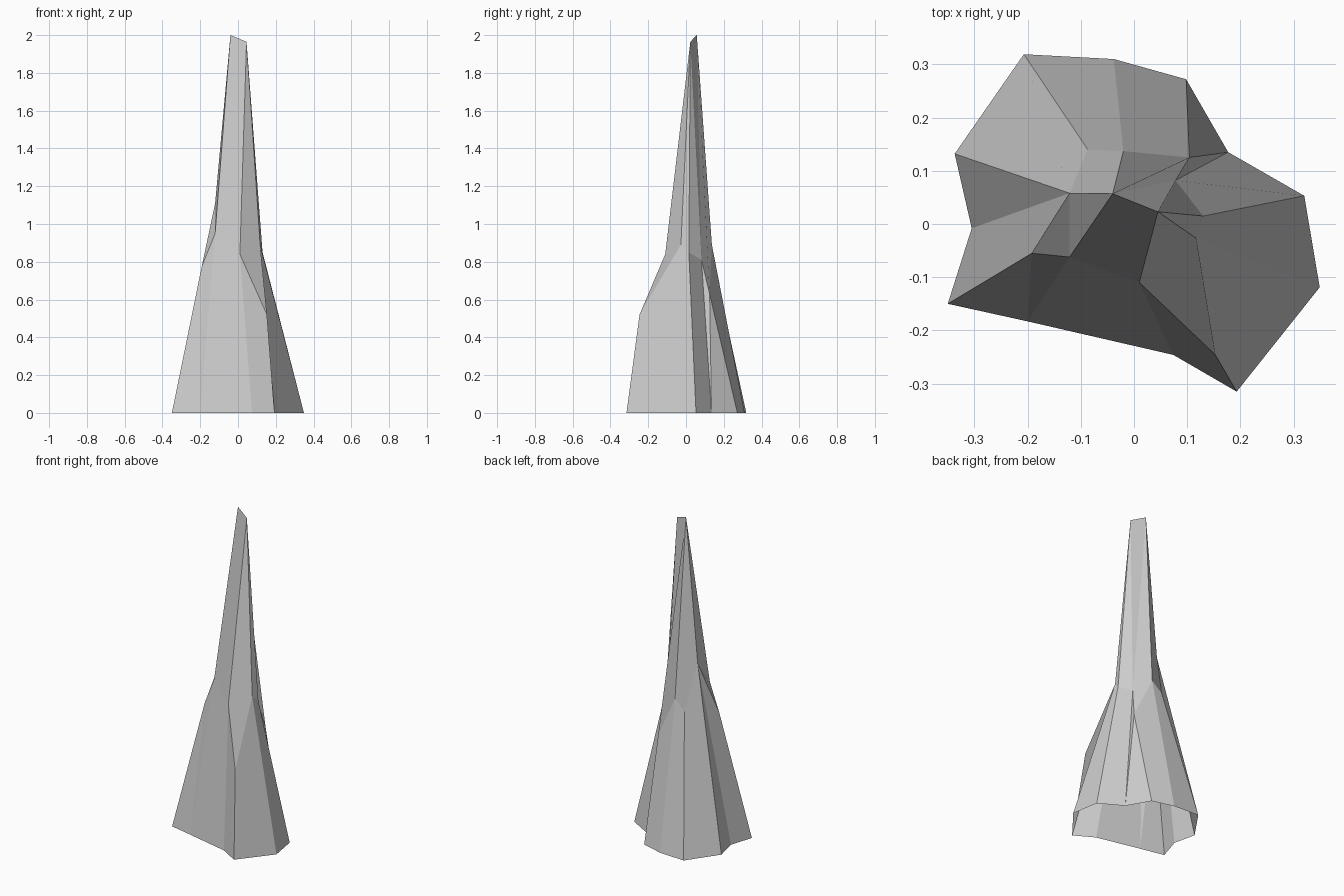
import bpy
import bmesh

cube = bpy.data.objects.get("Cube")
if cube:
    bpy.data.objects.remove(cube, do_unlink=True)

# One plain grey stone
stone = bpy.data.materials.new("grey stone")
stone.use_nodes = True
stone.diffuse_color = (0.6, 0.6, 0.6, 1)
stone.node_tree.nodes["Principled BSDF"].inputs["Base Color"].default_value = stone.diffuse_color

# Ragged foot outline on the ground, counter-clockwise from the front left corner
foot = [(-.35, -.15), (-.2, -.183), (.074, -.246), (.193, -.315), (.349, -.119),
        (.32, .053), (.177, .135), (.098, .272), (-.038, .31), (-.207, .319),
        (-.337, .132), (-.305, -.008)]

# Broken shoulder ring, same direction, with its own heights
shoulder = [(-.192, -.055, .775), (-.121, -.062, .95), (.01, -.11, .84),
            (.153, -.246, .52), (.117, -.027, .89), (.13, .015, .85),
            (.078, .082, .81), (.104, .125, .63), (-.02, .137, .89),
            (-.087, .14, .83), (-.121, .058, 1.11)]

# Sharp tip edge
tip = [(-.04, .057, 2), (.045, .023, 1.965)]

bm = bmesh.new()
corners = {}
for letters, points in (("ABCDEFGHIJKL", [(x, y, 0) for x, y in foot]),
                        ("abcdefghijk", shoulder), ("PQ", tip)):
    for letter, point in zip(letters, points):
        corners[letter] = bm.verts.new(point)

# Facets: skirt from foot to shoulder, then spire from shoulder to tip
skirt = "ABa aBb BCcb CDdc DEed EFfe FGgf Ggh GHh HIih IJji JKkj KLk LAak akb"
spire = "bcQP cdeQ efQ fgQ PQg Pghi ijkP kbP"
for facet in (skirt + " " + spire).split():
    bm.faces.new([corners[letter] for letter in facet])
bmesh.ops.recalc_face_normals(bm, faces=bm.faces[:])

mesh = bpy.data.meshes.new("rock_spire")
bm.to_mesh(mesh)
bm.free()
mesh.materials.append(stone)
rock = bpy.data.objects.new("rock_spire", mesh)
bpy.context.collection.objects.link(rock)
